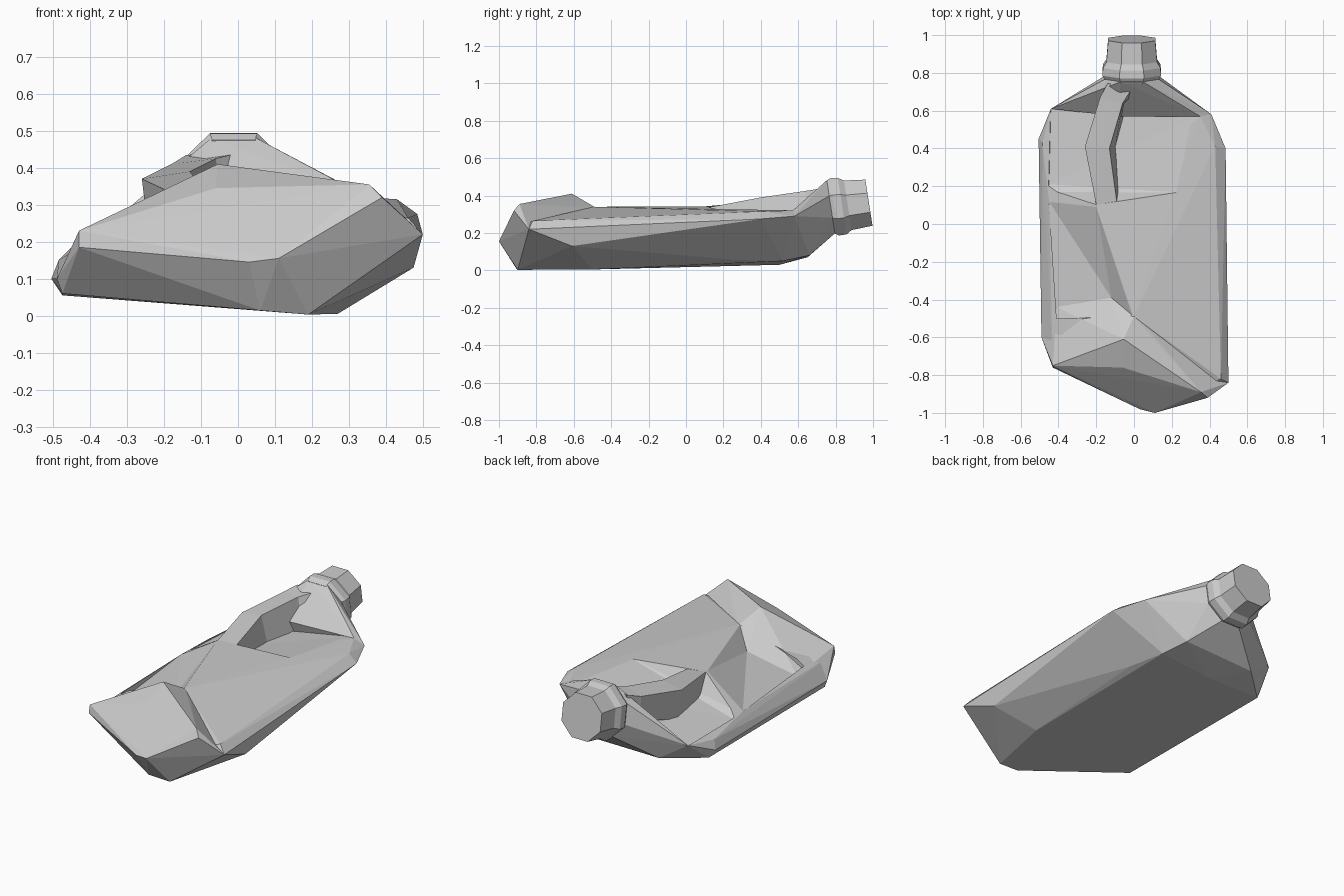
import bpy, bmesh, math
from mathutils import Vector

if "Cube" in bpy.data.objects:
    bpy.data.objects.remove(bpy.data.objects["Cube"])


def make(name, bm):
    bmesh.ops.recalc_face_normals(bm, faces=bm.faces)
    me = bpy.data.meshes.new(name)
    bm.to_mesh(me)
    bm.free()
    ob = bpy.data.objects.new(name, me)
    bpy.context.collection.objects.link(ob)
    return ob


def hull(name, pts):
    bm = bmesh.new()
    for p in pts:
        bm.verts.new(p)
    bmesh.ops.convex_hull(bm, input=bm.verts)
    junk = [v for v in bm.verts if not v.link_faces]
    bmesh.ops.delete(bm, geom=junk, context='VERTS')
    return make(name, bm)


def loft(name, rings):
    bm = bmesh.new()
    rows = [[bm.verts.new(p) for p in r] for r in rings]
    n = len(rows[0])
    for a, b in zip(rows, rows[1:]):
        for i in range(n):
            j = (i + 1) % n
            bm.faces.new((a[i], a[j], b[j], b[i]))
    bm.faces.new(rows[0])
    bm.faces.new(rows[-1])
    return make(name, bm)


def combine(ob, other, op):
    m = ob.modifiers.new("join", 'BOOLEAN')
    m.operation, m.object, m.solver = op, other, 'EXACT'
    bpy.context.view_layer.update()
    dg = bpy.context.evaluated_depsgraph_get()
    me = bpy.data.meshes.new_from_object(ob.evaluated_get(dg))
    ob.modifiers.clear()
    ob.data = me
    bpy.data.objects.remove(other)


def cut(ob, name, border, floor):
    # carve a dent whose lower surface is the hull of border and floor
    tool = hull(name, border + floor + [(x, y, .7) for x, y, z in border])
    tool.hide_render = True
    combine(ob, tool, 'DIFFERENCE')


def octagon(y, z, r, x=-0.012, tilt=0.155):
    # eight-sided ring facing +y, leaning slightly upward
    up = Vector((0, -tilt, 1)).normalized()
    pts = []
    for i in range(8):
        a = math.radians(22.5 + 45 * i)
        pts.append(Vector((x + r * math.cos(a), y, z)) + up * (r * math.sin(a)))
    return pts


# squashed main body, lying on its side
base_low = [(.03, -.98, .145), (.11, -1, .155), (-.43, -.76, .185)]
base_high = [(.39, -.92, .32), (.355, -.89, .355), (-.06, -.76, .345), (-.43, -.75, .23)]
right_side = [(.50, -.84, .22), (.475, -.61, .13), (.46, -.82, .265),
              (.485, .40, .275), (.43, .41, .315), (.46, .21, .235)]
left_side = [(-.49, -.60, .10), (-.475, -.60, .06), (-.45, .12, .185),
             (-.505, .45, .10), (-.475, .47, .055), (-.485, .43, .15)]
underside = [(.19, -.90, .003), (.06, -.91, .014), (.27, -.50, .005),
             (.27, .29, .055), (.23, .515, .05), (-.1, .5, .03), (.18, .66, .08), (-.28, .65, .07)]
top_ridge = [(0, -.49, .34), (-.2, .10, .342)]
shoulder_edge = [(.41, .58, .29), (.35, .57, .32), (-.08, .57, .305), (-.44, .61, .17)]
neck = octagon(.775, .34, .155)
neck_low = [p for p in neck if p.z < .3]
body = hull("jug_body", base_low + right_side + left_side + underside + top_ridge
            + shoulder_edge + neck_low)

# dent around the handle
cut(body, "handle_dent",
    [(-.46, .17, .2), (-.2, .10, .345), (.28, .165, .34),
     (-.08, .58, .29), (-.44, .62, .165), (.35, .58, .33)],
    [(0, .21, .285), (-.2, .22, .235), (-.45, .21, .175)])

# long sunken panel on the left
cut(body, "side_dent",
    [(-.2, .10, .345), (0, -.49, .345), (-.45, .12, .186), (-.41, -.50, .16)],
    [(-.12, -.39, .25), (-.41, -.44, .165)])

# raised crumple along the base
crumple = hull("crumple", base_low + base_high +
               [(.50, -.84, .22), (-.055, -.61, .41), (0, -.49, .34), (-.12, -.39, .252),
                (-.41, -.44, .165), (-.49, -.60, .10), (.08, -.56, .333), (.06, -.91, .02)])
combine(body, crumple, 'UNION')

# shoulder rising to the neck
shoulder = hull("shoulder", shoulder_edge + neck)
combine(body, shoulder, 'UNION')

# handle strap: top left, top right, low right, low left at each section
handle = loft("handle", [
    [(-.2, .10, .342), (-.09, .11, .335), (-.075, .11, .22), (-.2, .10, .2)],
    [(-.26, .41, .37), (-.13, .40, .39), (-.095, .41, .22), (-.24, .42, .2)],
    [(-.18, .67, .41), (-.06, .64, .425), (-.04, .64, .26), (-.17, .67, .26)],
    [(-.14, .745, .435), (0, .735, .44), (.015, .69, .34), (-.12, .74, .33)]])
combine(body, handle, 'UNION')

# neck ring and screw cap
cap = loft("cap", [octagon(y, z, r) for y, z, r in
                   [(.765, .338, .15), (.795, .34, .168), (.835, .343, .165),
                    (.865, .348, .145), (.978, .362, .135)]])
